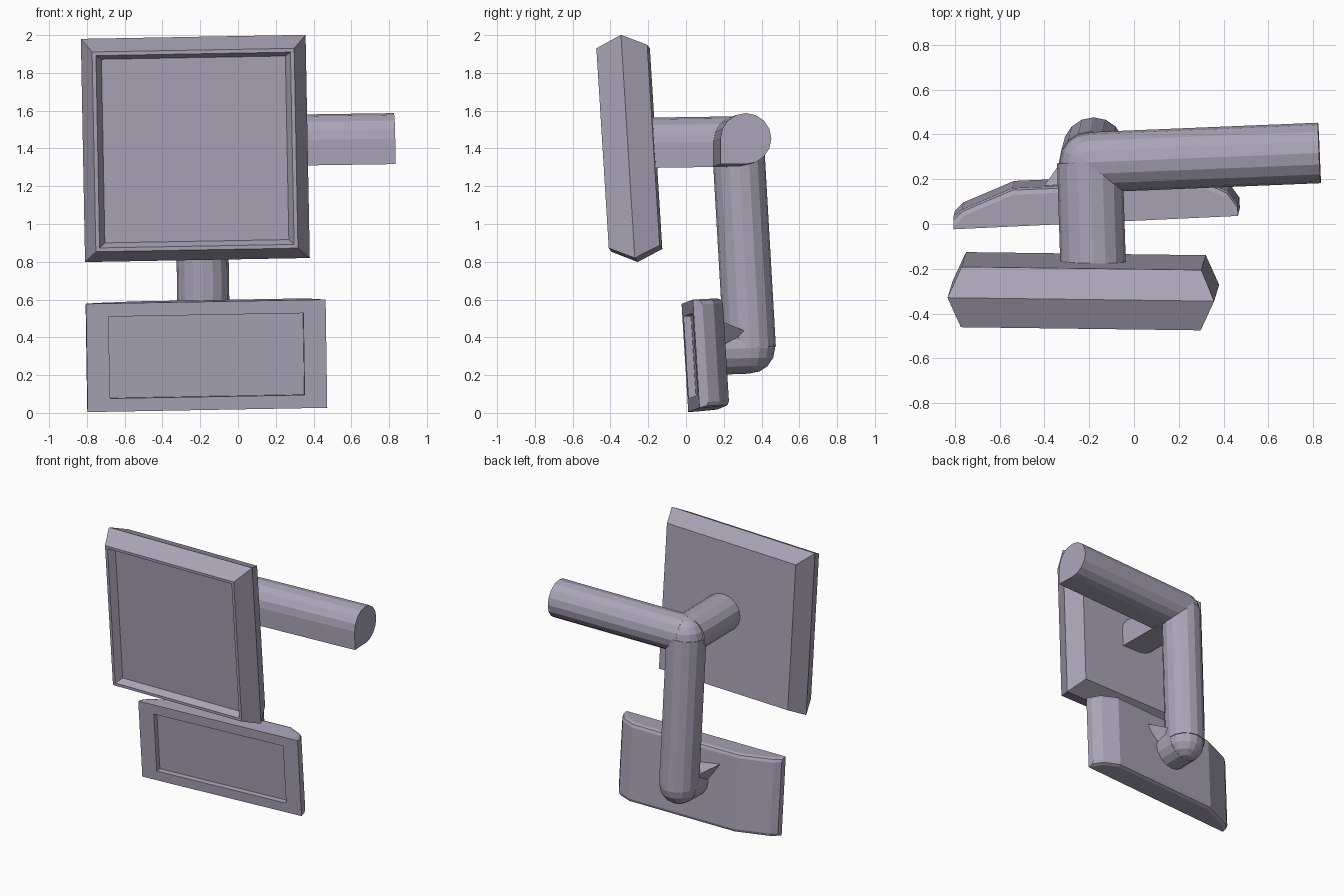
import bpy, bmesh, math
from mathutils import Vector, Matrix

if "Cube" in bpy.data.objects:
    bpy.data.objects.remove(bpy.data.objects["Cube"])

# Muted violet-grey paint shared by every part
paint = bpy.data.materials.new("violet_grey")
paint.diffuse_color = (0.40, 0.375, 0.475, 1)
paint.use_nodes = True
paint.node_tree.nodes["Principled BSDF"].inputs["Base Color"].default_value = paint.diffuse_color


def finish(name, bm, matrix=None):
    bmesh.ops.recalc_face_normals(bm, faces=bm.faces)
    mesh = bpy.data.meshes.new(name)
    bm.to_mesh(mesh)
    bm.free()
    mesh.materials.append(paint)
    obj = bpy.data.objects.new(name, mesh)
    bpy.context.collection.objects.link(obj)
    if matrix:
        obj.matrix_world = matrix
    return obj


def frame(origin, x, z):
    """Tilted local frame from an origin and approximate x and z axes."""
    x = Vector(x).normalized()
    y = Vector(z).cross(x).normalized()
    m = Matrix((x, y, x.cross(y))).transposed().to_4x4()
    m.translation = origin
    return m


def loft(bm, rings):
    """Join equal-length rings of points and cap both ends."""
    loops = [[bm.verts.new(p) for p in ring] for ring in rings]
    for a, b in zip(loops, loops[1:]):
        for i in range(len(a)):
            j = (i + 1) % len(a)
            bm.faces.new((a[i], a[j], b[j], b[i]))
    bm.faces.new(loops[0])
    bm.faces.new(loops[-1])


def rect(w, h, y):
    return [(-w, y, -h), (w, y, -h), (w, y, h), (-w, y, h)]


def pipe(name, a, b, r=0.135, up=(0, 0, 1), square=None, wide=1.0, n=16):
    """Straight pipe; one quadrant of its section may be a square corner."""
    a, b = Vector(a), Vector(b)
    w = (b - a).normalized()
    u = Vector(up).cross(w).normalized()
    v = w.cross(u)
    q = n // 4
    sec = []
    for i in range(n):
        t = 2 * math.pi * i / n
        if square is not None and square * q < i < (square + 1) * q:
            if i == square * q + 1:
                m = math.pi / 4 + square * math.pi / 2
                sec.append((r * math.sqrt(2) * math.cos(m), r * math.sqrt(2) * math.sin(m)))
            continue
        sec.append((r * math.cos(t), r * math.sin(t)))
    bm = bmesh.new()
    loft(bm, [[c + u * s * wide + v * t for s, t in sec] for c in (a, b)])
    return finish(name, bm)


def elbow(name, c, r=0.134):
    bm = bmesh.new()
    bmesh.ops.create_uvsphere(bm, u_segments=16, v_segments=8, radius=r)
    return finish(name, bm, Matrix.Translation(c))


# Large square mirror: recessed glass, rim, wide waist and back
bm = bmesh.new()
loft(bm, [rect(0.487, 0.487, -0.085), rect(0.515, 0.51, -0.135),
          rect(0.535, 0.53, -0.135), rect(0.595, 0.592, 0), rect(0.535, 0.532, 0.135)])
finish("large_mirror", bm, frame((-0.226, -0.3, 1.4), (1, -0.013, 0.018), (-0.02, -0.062, 1)))

# Small wide mirror: plan profile extruded upward, tapered to both ends
W, H = 0.635, 0.287
plan = [(-W, 0), (W, 0), (W, 0.05), (W - 0.04, 0.11), (W - 0.15, 0.165),
        (-W + 0.27, 0.17), (-W + 0.04, 0.085), (-W, 0.05)]
bm = bmesh.new()
loft(bm, [[(x, y, z) for x, y in plan] for z in (-H, H)])
bmesh.ops.recalc_face_normals(bm, faces=bm.faces)
# soften the upper and lower back edges
back_edges = [e for e in bm.edges
              if all(v.co.y > 0.04 for v in e.verts)
              and abs(e.verts[0].co.z - e.verts[1].co.z) < 0.01]
bmesh.ops.bevel(bm, geom=back_edges, offset=0.028, segments=2, profile=0.5, affect='EDGES')
# recess the glass
bm.normal_update()
front = max((f for f in bm.faces if f.normal.y < -0.99), key=lambda f: f.calc_area())
for depth in (0.0, 0.04):
    bmesh.ops.inset_individual(bm, faces=[front], thickness=0.01)
    for v in front.verts:
        v.co = (math.copysign(0.516, v.co.x), depth, math.copysign(0.217, v.co.z))
finish("small_mirror", bm, frame((-0.166, 0.024, 0.302), (1, 0.047, 0.018), (-0.015, -0.062, 1)))

# Pipe bracket meeting at two rounded elbows
top = (-0.197, 0.275, 1.437)
low = (-0.18, 0.338, 0.343)
pipe("mounting_arm", top, (0.827, 0.317, 1.452), square=2)
pipe("large_mirror_arm", top, (-0.182, -0.2, 1.43), r=0.133, square=3, wide=1.1)
pipe("drop_pipe", top, low, r=0.138, up=(0, 1, 0))
pipe("small_mirror_arm", low, (-0.176, 0.12, 0.335))
elbow("upper_elbow", top)
elbow("lower_elbow", low)

# Pointed gussets either side of the lower arm
for side, label in ((-1, "left"), (1, "right")):
    bm = bmesh.new()
    pts = [(0.225, 0.17, 0.49), (0.115, 0.325, 0.425), (0.12, 0.2, 0.345), (0.05, 0.17, 0.47)]
    vs = [bm.verts.new((-0.182 + side * x, y + side * 0.008, z)) for x, y, z in pts]
    for tri in ((0, 1, 2), (0, 1, 3), (1, 2, 3), (0, 2, 3)):
        bm.faces.new([vs[i] for i in tri])
    finish("gusset_" + label, bm)
